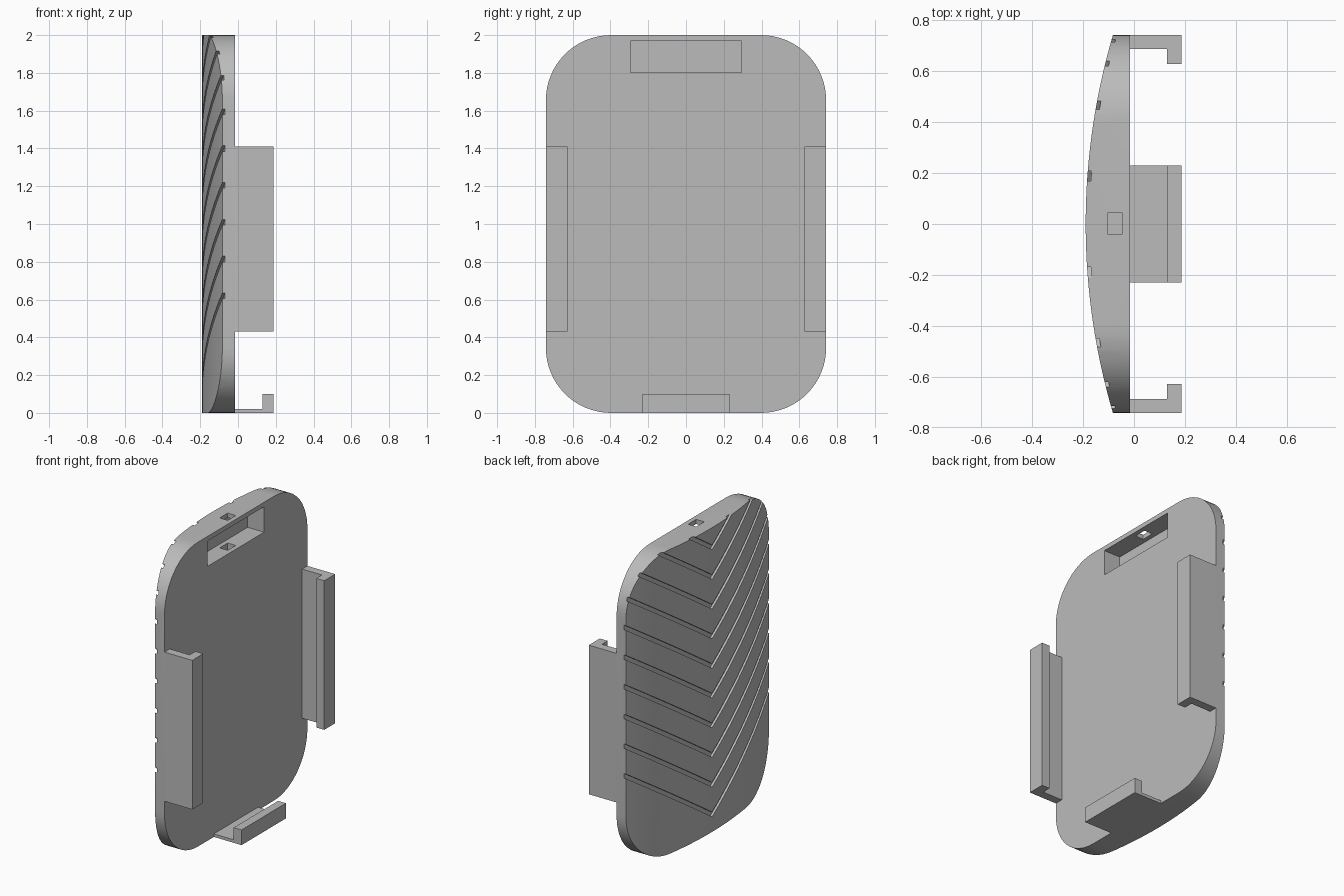
import bpy, bmesh, math

if "Cube" in bpy.data.objects:
    bpy.data.objects.remove(bpy.data.objects["Cube"])

W, H, R = 0.742, 2.0, 0.345          # half width, height, corner radius
FACE_X, CROWN_X, RIM_X = -0.015, -0.19, -0.083
SAG = RIM_X - CROWN_X
ARC_R = (W * W + SAG * SAG) / (2 * SAG)

grey = bpy.data.materials.new("light grey plastic")
grey.diffuse_color = (0.5, 0.5, 0.5, 1)
grey.use_nodes = True
grey.node_tree.nodes["Principled BSDF"].inputs["Base Color"].default_value = grey.diffuse_color


def back_x(y):
    """x of the curved back at a given y"""
    return CROWN_X + ARC_R - math.sqrt(ARC_R ** 2 - y * y)


def finish(name, bm):
    bmesh.ops.recalc_face_normals(bm, faces=bm.faces)
    me = bpy.data.meshes.new(name)
    bm.to_mesh(me)
    bm.free()
    me.materials.append(grey)
    ob = bpy.data.objects.new(name, me)
    bpy.context.collection.objects.link(ob)
    return ob


def prism(name, points, offset):
    """extrude a closed outline of 3D points along an offset"""
    bm = bmesh.new()
    f = bm.faces.new([bm.verts.new(p) for p in points])
    r = bmesh.ops.extrude_face_region(bm, geom=[f])
    verts = [g for g in r["geom"] if isinstance(g, bmesh.types.BMVert)]
    bmesh.ops.translate(bm, verts=verts, vec=offset)
    return finish(name, bm)


def box(name, x0, x1, y0, y1, z0, z1):
    return prism(name, [(x0, y0, z0), (x1, y0, z0), (x1, y1, z0), (x0, y1, z0)],
                 (0, 0, z1 - z0))


def boolean(ob, cutter, op):
    m = ob.modifiers.new(op.lower(), "BOOLEAN")
    m.operation, m.solver, m.object = op, "EXACT", cutter
    bpy.context.view_layer.objects.active = ob
    bpy.ops.object.modifier_apply(modifier=m.name)
    bpy.data.objects.remove(cutter)


# Back plate: crowned slab trimmed to a rounded rectangle
ys = [-0.8 + 1.6 * i / 48 for i in range(49)]
plate = prism("back_plate",
              [(back_x(y), y, -0.1) for y in ys] + [(FACE_X, 0.8, -0.1), (FACE_X, -0.8, -0.1)],
              (0, 0, H + 0.2))
outline = []
for k, (sy, z) in enumerate([(1, H - R), (-1, H - R), (-1, R), (1, R)]):
    for i in range(17):
        a = math.pi / 2 * (k + i / 16)
        outline.append((-0.4, sy * (W - R) + R * math.cos(a), z + R * math.sin(a)))
boolean(plate, prism("outline_cutter", outline, (0.6, 0, 0)), "INTERSECT")

# Chevron grooves that follow the crowned back
DEPTH, HALF, SLOPE = 0.015, 0.015, 0.68
bm = bmesh.new()
for k in range(10):
    tip = 1.87 - 0.195 * k
    rings = []
    for y in ys:
        z, x = tip + SLOPE * abs(y), back_x(y)
        rings.append([bm.verts.new(p) for p in (
            (x - 0.03, y, z - HALF), (x + DEPTH, y, z - HALF),
            (x + DEPTH, y, z + HALF), (x - 0.03, y, z + HALF))])
    for a, b in zip(rings, rings[1:]):
        for i in range(4):
            j = (i + 1) % 4
            bm.faces.new((a[i], a[j], b[j], b[i]))
    bm.faces.new(rings[0])
    bm.faces.new(rings[-1])
boolean(plate, finish("groove_cutter", bm), "DIFFERENCE")

# Latch pocket and the square hole through the top edge
boolean(plate, box("pocket_cutter", -0.135, 0.1, -0.293, 0.293, 1.803, 1.97), "DIFFERENCE")
boolean(plate, box("hole_cutter", -0.105, -0.046, -0.04, 0.043, 1.75, 2.1), "DIFFERENCE")

bpy.ops.object.select_all(action="DESELECT")
plate.select_set(True)
bpy.context.view_layer.objects.active = plate
bpy.ops.object.shade_smooth_by_angle(angle=math.radians(25))

# Hooked side clips: x is outward, lip turns toward the middle
for side, s in (("left", -1), ("right", 1)):
    hook = [(FACE_X, W), (0.187, W), (0.187, 0.628), (0.13, 0.628), (0.13, 0.687), (FACE_X, 0.687)]
    prism(side + "_clip", [(x, s * y, 0.43) for x, y in hook], (0, 0, 0.98))

# Hooked bottom clip
hook = [(FACE_X, 0), (0.187, 0), (0.187, 0.1), (0.13, 0.1), (0.13, 0.02), (FACE_X, 0.02)]
prism("bottom_clip", [(x, -0.23, z) for x, z in hook], (0, 0.46, 0))
